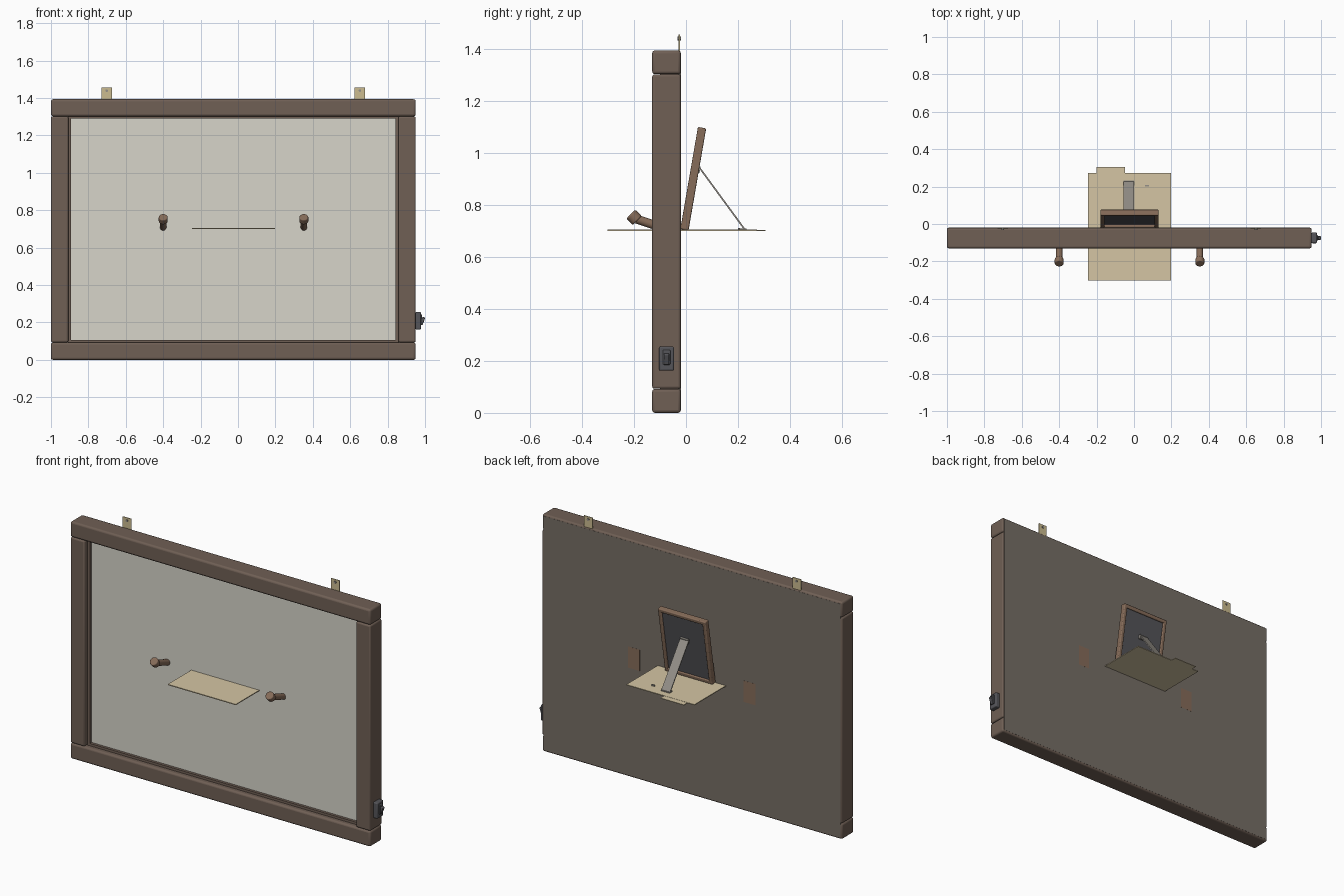
import bpy, math
from mathutils import Vector, Matrix

if "Cube" in bpy.data.objects:
    bpy.data.objects.remove(bpy.data.objects["Cube"])


def material(name, rgb):
    m = bpy.data.materials.new(name)
    m.diffuse_color = (*rgb, 1)
    m.use_nodes = True
    m.node_tree.nodes["Principled BSDF"].inputs["Base Color"].default_value = m.diffuse_color
    return m


WOOD = material("dark_wood", (0.16, 0.115, 0.09))
PALE = material("pale_wood", (0.24, 0.15, 0.10))
BACK = material("backing_board", (0.18, 0.155, 0.13))
GLASS = material("pane", (0.68, 0.66, 0.59))
TAN = material("card", (0.66, 0.56, 0.37))
BRASS = material("brass", (0.60, 0.50, 0.28))
DARK = material("dark_plastic", (0.09, 0.09, 0.10))
GREY = material("steel", (0.30, 0.28, 0.25))


def finish(ob, name, mat, bevel, matrix):
    ob.name = name
    ob.data.materials.append(mat)
    if bevel:
        b = ob.modifiers.new("bevel", 'BEVEL')
        b.width, b.segments = bevel, 3
        b.limit_method = 'ANGLE'
    if matrix:
        ob.matrix_world = matrix @ ob.matrix_basis
    return ob


def box(name, x, y, z, mat, bevel=0, matrix=None):
    """Box from min/max pairs, optionally moved by a matrix."""
    bpy.ops.mesh.primitive_cube_add(size=1, location=[sum(r) / 2 for r in (x, y, z)])
    ob = bpy.context.object
    ob.scale = [r[1] - r[0] for r in (x, y, z)]
    bpy.ops.object.transform_apply(location=False, rotation=False, scale=True)
    if bevel:
        bpy.ops.object.shade_smooth_by_angle(angle=math.radians(40))
    return finish(ob, name, mat, bevel, matrix)


def rod(name, a, b, r, mat, bevel=0):
    """Cylinder between two points."""
    a, b = Vector(a), Vector(b)
    bpy.ops.mesh.primitive_cylinder_add(vertices=24, radius=r, depth=(b - a).length)
    ob = bpy.context.object
    ob.rotation_euler = (b - a).to_track_quat('Z', 'Y').to_euler()
    ob.location = (a + b) / 2
    bpy.ops.object.shade_smooth_by_angle(angle=math.radians(40))
    return finish(ob, name, mat, bevel, None)


# main frame: full-width rails, stiles between them
D = (-0.13, -0.02)
for part, z in (("bottom_rail", (0, 0.092)), ("top_rail", (1.302, 1.393))):
    box(part, (-1, 0.95), D, z, WOOD, 0.011)
for part, x in (("left_stile", (-1, -0.907)), ("right_stile", (0.857, 0.95))):
    box(part, x, D, (0.093, 1.301), WOOD, 0.009)

# recessed inner lip
L = (-0.10, -0.03)
for part, x in (("left_lip", (-0.91, -0.892)), ("right_lip", (0.842, 0.86))):
    box(part, x, L, (0.09, 1.305), WOOD)
for part, z in (("bottom_lip", (0.09, 0.106)), ("top_lip", (1.289, 1.305))):
    box(part, (-0.9, 0.85), L, z, WOOD)

# front pane and rear backing board
box("front_pane", (-0.9, 0.85), (-0.084, -0.076), (0.095, 1.3), GLASS)
box("backing_board", (-0.99, 0.94), (-0.03, -0.0195), (0.01, 1.383), BACK)

# coat pegs with mounting blocks, hanging tabs with screws
for side, x, tx in (("left", -0.4, -0.702), ("right", 0.352, 0.652)):
    box(side + "_peg_block", (x - 0.038, x + 0.038), (-0.076, -0.019),
        (0.64, 0.765), PALE)
    rod(side + "_peg_shaft", (x, -0.07, 0.704), (x, -0.19, 0.745), 0.017, PALE)
    rod(side + "_peg_head", (x, -0.187, 0.739), (x, -0.212, 0.764), 0.024, PALE, 0.005)
    box(side + "_hanger_tab", (tx - 0.028, tx + 0.028), (-0.028, -0.024),
        (1.34, 1.455), BRASS)
    rod(side + "_hanger_screw", (tx, -0.033, 1.439), (tx, -0.019, 1.439), 0.007, GREY)

# wall switch on the right stile
box("switch_plate", (0.948, 0.978), (-0.103, -0.046), (0.162, 0.255), DARK, 0.006)
box("switch_rocker", (0.972, 0.985), (-0.089, -0.060), (0.185, 0.242), DARK, 0.004)
tilt = Matrix.Translation((0.986, -0.075, 0.207)) @ Matrix.Rotation(math.radians(20), 4, 'Y')
box("switch_lever", (-0.008, 0.008), (-0.010, 0.010), (-0.022, 0.022), DARK, 0.004, tilt)

# thin shelf passing through the frame, with end tab
box("shelf", (-0.245, 0.197), (-0.302, 0.272), (0.699, 0.704), TAN)
box("shelf_tab", (-0.2, -0.048), (0.265, 0.305), (0.699, 0.703), TAN)
box("shelf_clip", (0.06, 0.08), (0.20, 0.208), (0.703, 0.711), GREY)

# leaning picture frame, built upright then tilted back
lean = Matrix.Translation((-0.024, -0.006, 0.704)) @ Matrix.Rotation(math.radians(-9.8), 4, 'X')
T = (-0.016, 0.016)
for part, x in (("left", (-0.155, -0.133)), ("right", (0.133, 0.155))):
    box("picture_%s_side" % part, x, T, (0, 0.398), PALE, 0.005, lean)
for part, z in (("bottom", (0, 0.022)), ("top", (0.376, 0.398))):
    box("picture_%s_side" % part, (-0.155, 0.155), T, z, PALE, 0.005, lean)
box("picture_back", (-0.138, 0.138), (0.0, 0.008), (0.015, 0.385), DARK, 0, lean)

# easel strut with hinge and foot
a, b = Vector((-0.027, 0.05, 0.945)), Vector((-0.027, 0.225, 0.706))
angle = math.atan2(b.y - a.y, a.z - b.z)
strut = Matrix.Translation((a + b) / 2) @ Matrix.Rotation(angle, 4, 'X')
h = (b - a).length / 2
box("easel_strut", (-0.028, 0.028), (-0.003, 0.003), (-h, h), GREY, 0, strut)
box("strut_hinge", (-0.025, 0.025), (0.006, 0.020), (0.225, 0.25), GREY, 0, lean)
box("strut_foot", (-0.055, 0.0), (0.205, 0.232), (0.703, 0.709), GREY)
